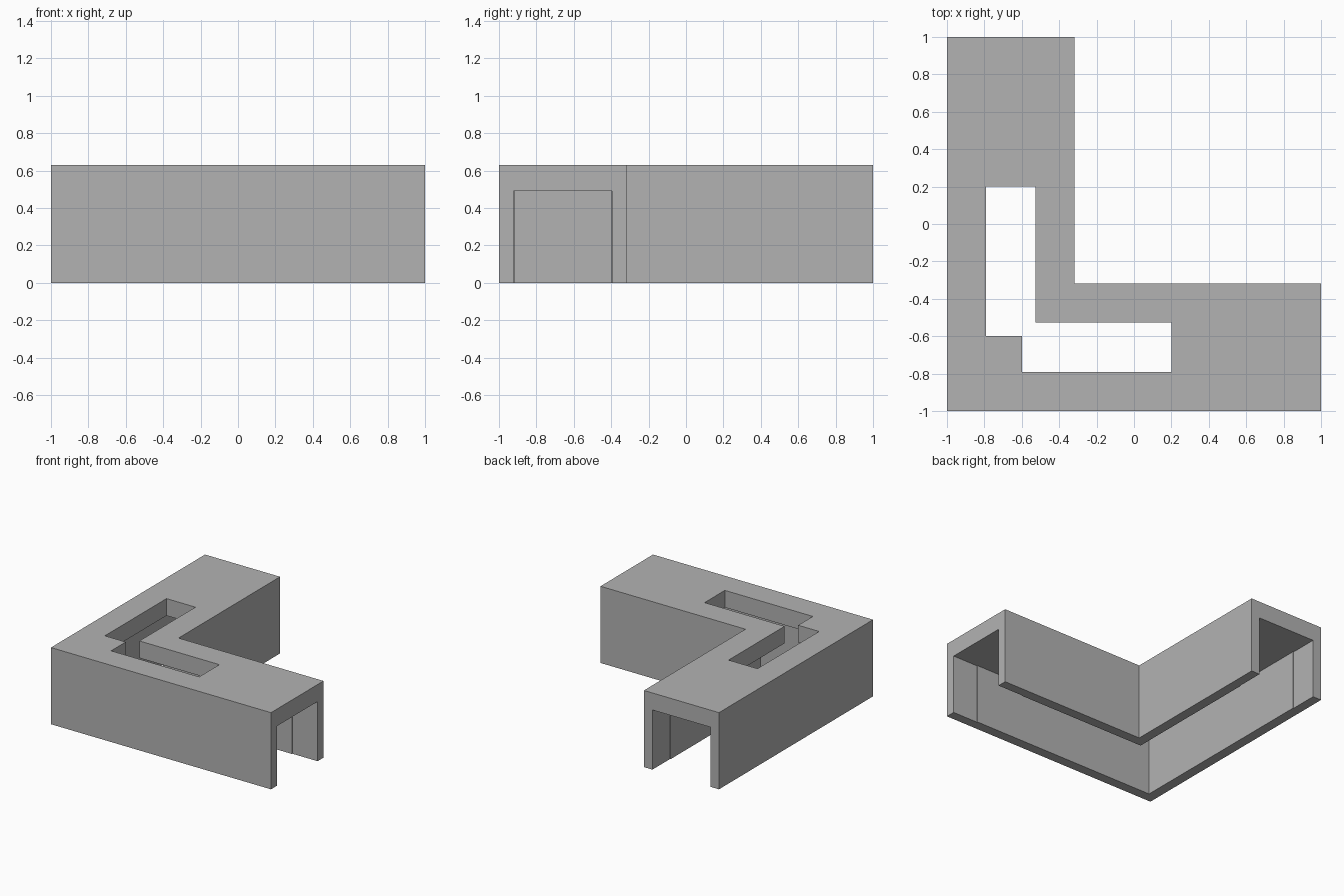
import bpy
import bmesh

cube = bpy.data.objects.get("Cube")
if cube:
    bpy.data.objects.remove(cube, do_unlink=True)

grey = bpy.data.materials.new("mid_grey")
grey.use_nodes = True
colour = (0.45, 0.45, 0.45, 1)
grey.diffuse_color = colour
grey.node_tree.nodes["Principled BSDF"].inputs["Base Color"].default_value = colour


def corner_prism(name, half, bottom, top):
    """Mirror a half outline across the x = y diagonal and extrude it upward."""
    outline = half + [(y, x) for x, y in reversed(half[1:-1])]
    bm = bmesh.new()
    base = bm.faces.new([bm.verts.new((x, y, bottom)) for x, y in outline])
    grown = bmesh.ops.extrude_face_region(bm, geom=[base])["geom"]
    verts = [v for v in grown if isinstance(v, bmesh.types.BMVert)]
    bmesh.ops.translate(bm, verts=verts, vec=(0, 0, top - bottom))
    bmesh.ops.recalc_face_normals(bm, faces=bm.faces)
    mesh = bpy.data.meshes.new(name)
    bm.to_mesh(mesh)
    bm.free()
    mesh.materials.append(grey)
    obj = bpy.data.objects.new(name, mesh)
    bpy.context.collection.objects.link(obj)
    return obj


def cut(target, cutter):
    cutter.hide_render = True
    mod = target.modifiers.new(cutter.name, "BOOLEAN")
    mod.operation = "DIFFERENCE"
    mod.solver = "EXACT"
    mod.object = cutter
    bpy.context.view_layer.objects.active = target
    bpy.ops.object.modifier_apply(modifier=mod.name)
    bpy.data.objects.remove(cutter, do_unlink=True)


HEIGHT, CEILING = 0.63, 0.49
OUTER, INNER = -0.917, -0.4     # channel walls
MOUTH, STEP = 0.77, 0.005       # slightly wider channel at each open end
PAST = 1.1                      # cutter overshoot

# L-shaped outer cover
cover = corner_prism("corner_cover", [(-1, -1), (1, -1), (1, -0.318), (-0.318, -0.318)], 0, HEIGHT)

# Channel open at the bottom and both ends
channel = corner_prism("channel_cutter", [
    (OUTER, OUTER), (MOUTH, OUTER), (MOUTH, OUTER - STEP), (PAST, OUTER - STEP),
    (PAST, INNER + STEP), (MOUTH, INNER + STEP), (MOUTH, INNER), (INNER, INNER)],
    -0.1, CEILING)
cut(cover, channel)

# Notched L-shaped window through the top
slot = corner_prism("slot_cutter", [
    (-0.6, -0.6), (-0.6, -0.79), (0.2, -0.79), (0.2, -0.527), (-0.527, -0.527)],
    0.3, HEIGHT + 0.1)
cut(cover, slot)
